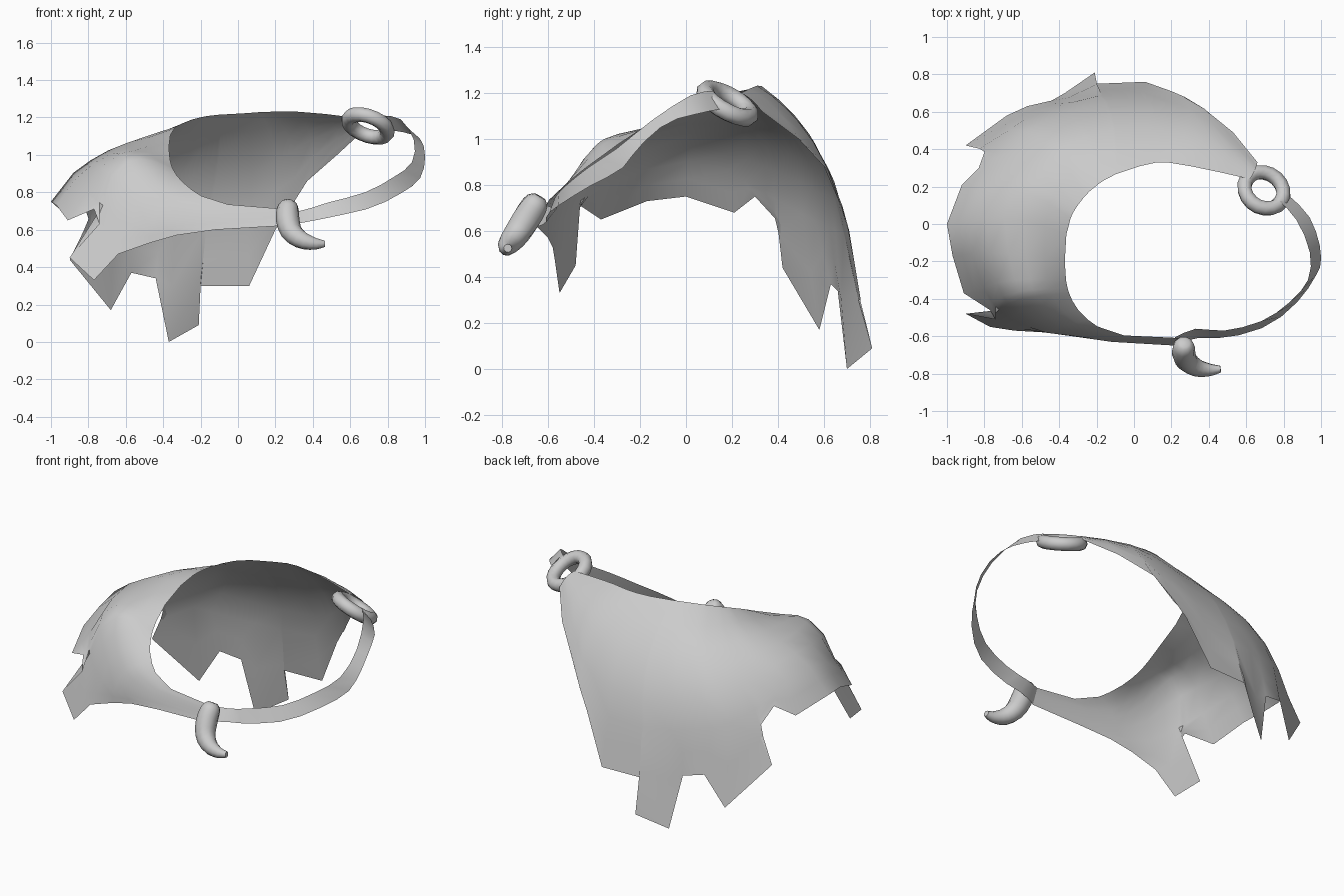
import bpy, math
from mathutils import Vector

if "Cube" in bpy.data.objects:
    bpy.data.objects.remove(bpy.data.objects["Cube"])

mat = bpy.data.materials.new("plain_grey")
mat.diffuse_color = (0.6, 0.6, 0.6, 1)
mat.use_nodes = True
mat.node_tree.nodes["Principled BSDF"].inputs["Base Color"].default_value = mat.diffuse_color


def finish(ob, angle=40):
    ob.data.materials.clear()
    ob.data.materials.append(mat)
    bpy.ops.object.select_all(action='DESELECT')
    ob.select_set(True)
    bpy.context.view_layer.objects.active = ob
    bpy.ops.object.shade_smooth_by_angle(angle=math.radians(angle))


def grid_mesh(name, columns, angle=40, wrap=False):
    """Skin a list of equally long point columns."""
    n = len(columns[0])
    verts = [p for c in columns for p in c]
    faces = []
    for i in range(len(columns) - 1):
        for j in range(n if wrap else n - 1):
            k = (j + 1) % n
            faces.append((i * n + j, i * n + k, (i + 1) * n + k, (i + 1) * n + j))
    if wrap:
        faces += [tuple(range(n))[::-1], tuple(range(len(verts) - n, len(verts)))]
    me = bpy.data.meshes.new(name)
    me.from_pydata(verts, [], faces)
    ob = bpy.data.objects.new(name, me)
    bpy.context.collection.objects.link(ob)
    finish(ob, angle)
    return ob


def spline(pts, u):
    """Catmull-Rom point at parameter u (one unit per control point)."""
    i = min(int(u), len(pts) - 2)
    t = u - i
    a, b, c, d = (Vector(pts[max(0, min(len(pts) - 1, k))]) for k in range(i - 1, i + 3))
    return b + 0.5 * t * (c - a + t * (2 * a - 5 * b + 4 * c - d + t * (3 * (b - c) + d - a)))


# Cape: neck edge, shoulder line, skirt line above the tears, and torn hem
neck = [(.62, .24, 1.20), (.35, .30, 1.23), (.15, .33, 1.23), (0, .30, 1.22),
        (-.15, .24, 1.21), (-.27, .14, 1.18), (-.35, 0, 1.13), (-.37, -.20, 1.04),
        (-.35, -.36, .93), (-.28, -.48, .84), (-.15, -.57, .76), (.05, -.61, .72),
        (.25, -.61, .71)]
shoulder = [(.645, .285, 1.17), (.43, .46, 1.10), (.25, .55, 1.00), (.03, .60, .88),
            (-.22, .57, .88), (-.50, .44, .94), (-.68, .12, 1.02), (-.67, -.16, 1.01),
            (-.60, -.38, .98), (-.45, -.53, .78), (-.28, -.585, .69), (-.05, -.62, .67),
            (.23, -.628, .675)]
skirt = [(.655, .31, 1.145), (.42, .58, .93), (.23, .69, .66), (0, .70, .60),
         (-.30, .66, .60), (-.68, .49, .68), (-.86, .10, .89), (-.87, -.16, .87),
         (-.74, -.44, .745), (-.53, -.565, .61), (-.31, -.598, .62), (-.02, -.63, .64),
         (.22, -.64, .645)]
hem = [(0, .66, .33, 1.12), (.6, .53, .49, 1.0), (1.2, .37, .62, .86), (1.8, .27, .68, .71),
       (2.2, .20, .71, .60), (2.8, .06, .76, .30), (3.6, -.20, .75, .30),
       (3.65, -.21, .81, .09), (4.1, -.37, .70, .0), (4.3, -.44, .66, .34),
       (4.7, -.57, .63, .37), (4.95, -.68, .58, .17), (5.3, -.90, .42, .44),
       (5.4, -.79, .41, .63), (5.6, -.83, .30, .75), (5.8, -.92, .21, .68),
       (6.3, -1, 0, .75), (7, -.97, -.17, .73), (7.6, -.91, -.37, .65),
       (7.9, -.77, -.46, .71), (8.0, -.74, -.51, .63), (8.1, -.90, -.48, .45),
       (8.4, -.77, -.55, .33), (8.8, -.64, -.57, .47), (9.3, -.47, -.58, .53),
       (9.7, -.33, -.60, .57), (10.5, -.12, -.63, .60), (12, .22, -.65, .62)]
columns = []
for u, *end in hem:
    a, b, c = (spline(line, u) for line in (neck, shoulder, skirt))
    tm = (b - a).length / ((b - a).length + (c - b).length)
    col = []
    # parabola through the three smooth lines, then a straight run to the hem
    for t in (0, tm * .33, tm * .67, tm, tm + (1 - tm) * .5, 1):
        col.append(a * ((t - tm) * (t - 1) / tm)
                   + b * (t * (t - 1) / (tm * (tm - 1)))
                   + c * (t * (t - tm) / (1 - tm)))
    columns.append(col + [(c + Vector(end)) / 2, Vector(end)])
grid_mesh("cape", columns, 70)

# Strap: ribbon from the front corner round to the ring
upper = [(.22, -.605, .71), (.33, -.56, .70), (.48, -.57, .745), (.68, -.52, .80),
         (.83, -.42, .88), (.93, -.30, .96), (.94, -.15, 1.08), (.87, .02, 1.19),
         (.78, .12, 1.21)]
lower = [(.22, -.645, .62), (.33, -.61, .635), (.51, -.605, .67), (.72, -.54, .72),
         (.88, -.41, .80), (.97, -.28, .87), (1.0, -.20, .97), (.985, -.08, 1.07),
         (.93, .05, 1.11), (.83, .15, 1.13)]
strap = [[spline(upper, i / 2), spline(lower, i / 16 * 9)] for i in range(17)]
grid_mesh("strap", strap)

# Ring joining strap and cape
normal = Vector((.3, .45, .8))
bpy.ops.mesh.primitive_torus_add(major_segments=18, minor_segments=8, major_radius=.11,
                                 minor_radius=.04, location=(.695, .18, 1.155),
                                 rotation=normal.to_track_quat('Z', 'Y').to_euler())
ring = bpy.context.object
ring.name = "ring"
finish(ring, 60)

# Curved fang pendant: circles of changing radius along a bent path
path = [(.27, -.635, .75), (.268, -.65, .725), (.265, -.69, .66), (.285, -.735, .59),
        (.34, -.77, .545), (.41, -.78, .525), (.463, -.775, .525)]
radii = [.028, .055, .063, .058, .048, .033, .018]
fang, steps = [], 15
for i in range(steps):
    u = i / (steps - 1) * 6
    p, r = spline(path, u), spline([(q, 0, 0) for q in radii], u).x
    d = (spline(path, min(6, u + .3)) - spline(path, max(0, u - .3))).normalized()
    side = d.cross(Vector((.5, .6, .6))).normalized()
    other = d.cross(side)
    fang.append([p + r * (math.cos(k * math.tau / 10) * side
                          + math.sin(k * math.tau / 10) * other) for k in range(10)])
grid_mesh("fang", fang, 60, wrap=True)
